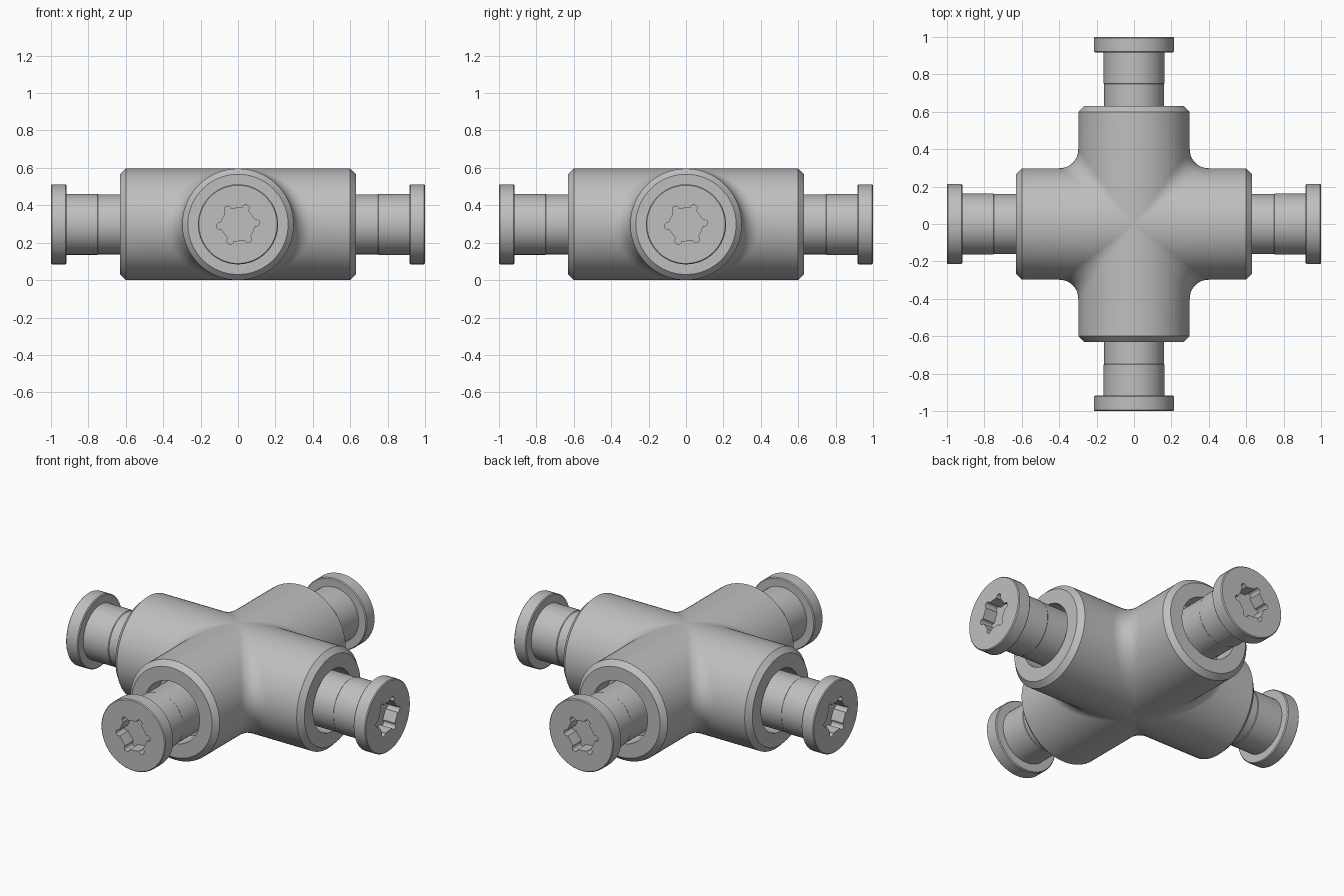
import bpy, bmesh
from math import sin, cos, pi, radians
from mathutils import Vector, Matrix

cube = bpy.data.objects.get("Cube")
if cube:
    bpy.data.objects.remove(cube)

R = 0.298        # pipe radius, also the height of the axes
FILLET = 0.1     # blend radius between neighbouring arms
SEG = 48         # points round each screw

steel = bpy.data.materials.new("grey_steel")
steel.use_nodes = True
grey = (0.52, 0.52, 0.52, 1)
steel.diffuse_color = grey
steel.node_tree.nodes["Principled BSDF"].inputs["Base Color"].default_value = grey


def finish(bm, name, turn=0):
    bmesh.ops.remove_doubles(bm, verts=bm.verts, dist=0.0002)
    bmesh.ops.recalc_face_normals(bm, faces=bm.faces)
    mesh = bpy.data.meshes.new(name)
    bm.to_mesh(mesh)
    bm.free()
    mesh.materials.append(steel)
    obj = bpy.data.objects.new(name, mesh)
    bpy.context.collection.objects.link(obj)
    obj.location.z = R
    obj.rotation_euler.z = turn
    bpy.ops.object.select_all(action='DESELECT')
    obj.select_set(True)
    bpy.context.view_layer.objects.active = obj
    bpy.ops.object.shade_smooth_by_angle(angle=radians(30))


def skin(bm, rows, closed=False):
    """Join successive rows of points with quads."""
    grid = [[bm.verts.new(p) for p in row] for row in rows]
    for a, b in zip(grid, grid[1:]):
        n = len(a)
        for i in range(n if closed else n - 1):
            j = (i + 1) % n
            bm.faces.new((a[i], a[j], b[j], b[i]))
    return grid


# Cross-shaped body: one quarter from arm to arm, with a rolling-ball fillet
def body_row(theta):
    c, s = cos(theta), sin(theta)
    end = [(0.5, 0.14), (0.5, 0.185), (0.63, 0.185), (0.63, 0.268), (0.6, R)]
    arm = [Vector((x, r * c, r * s)) for x, r in end]
    centre = Vector((c, c, s)) * (R + FILLET)
    to_x_arm, to_y_arm = Vector((0, -c, -s)), Vector((-c, 0, -s))
    blend = [centre + FILLET * to_x_arm.slerp(to_y_arm, i / 10, to_x_arm)
             for i in range(11)]
    other = [Vector((p.y, p.x, p.z)) for p in reversed(arm)]
    return arm + blend + other


bm = bmesh.new()
rows = [body_row(-pi / 2 + pi * i / 40) for i in range(41)]
for quarter in range(4):
    rot = Matrix.Rotation(quarter * pi / 2, 3, 'Z')
    skin(bm, [[rot @ p for p in row] for row in rows])
finish(bm, "cross_body")


# Screws: lathed shaft and head ending in a six-lobed socket
def ring(x, r):
    return [(x, r * cos(a), r * sin(a)) for a in
            (radians(5) + 2 * pi * (i - 3.5) / SEG for i in range(SEG))]


def socket(x):
    points = []
    for lobe in range(6):
        a = radians(5) + lobe * pi / 3
        for j in range(8):
            b = a + radians(110) * (j - 3.5) / 3.5
            points.append((x, 0.097 * cos(a) + 0.018 * cos(b),
                           0.097 * sin(a) + 0.018 * sin(b)))
    return points


def screw(name, turn):
    bm = bmesh.new()
    profile = [(0.45, 0.16), (0.748, 0.16), (0.752, 0.163), (0.918, 0.163),
               (0.918, 0.209), (0.923, 0.214), (0.995, 0.214), (1.0, 0.209)]
    loops = [ring(x, r) for x, r in profile] + [socket(1.0), socket(0.92)]
    grid = skin(bm, loops, closed=True)
    bm.faces.new(grid[0])
    bm.faces.new(grid[-1])
    finish(bm, name, turn)


for i, side in enumerate(("left", "back", "right", "front")):
    screw(side + "_screw", i * pi / 2)
